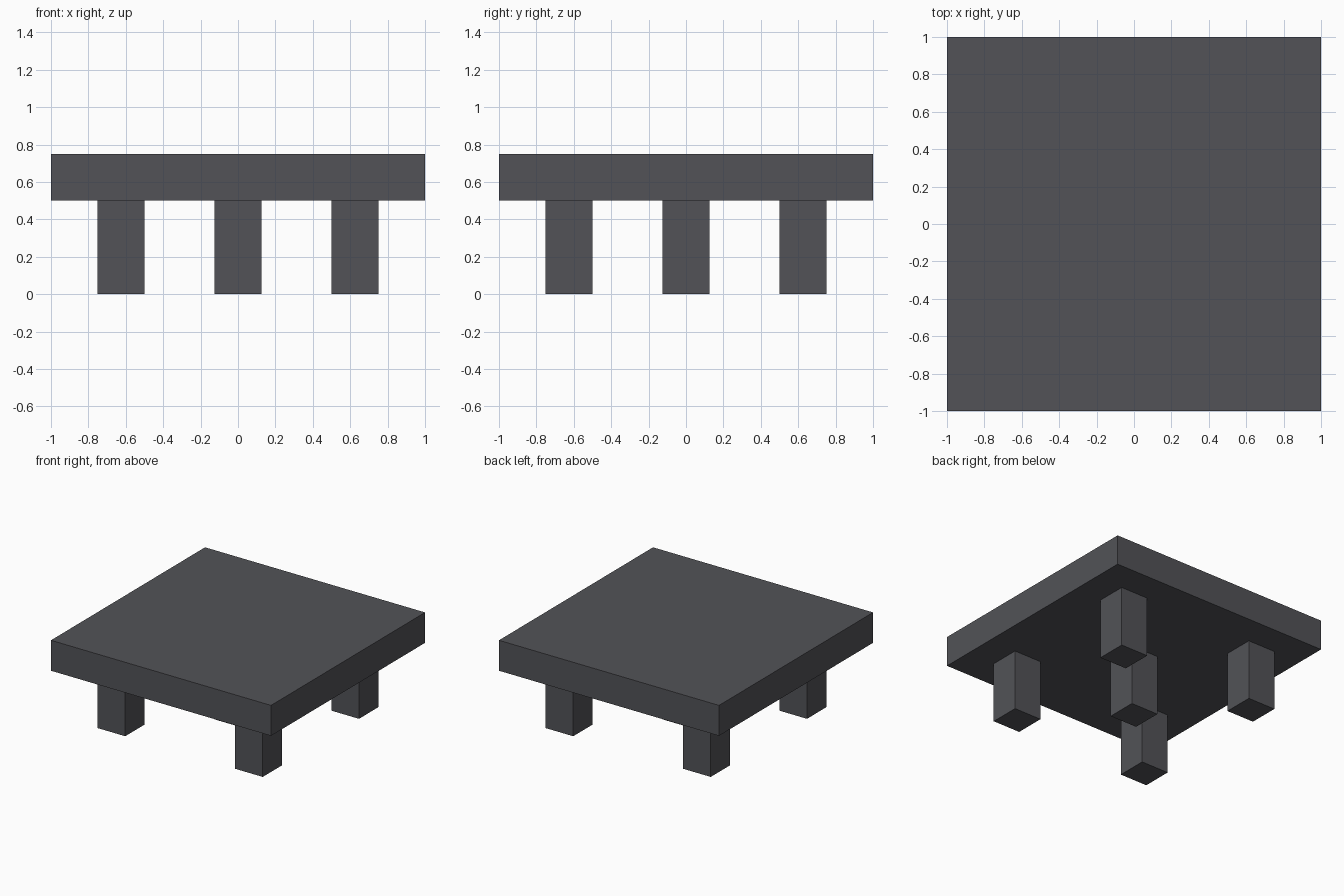
import bpy

if "Cube" in bpy.data.objects:
    bpy.data.objects.remove(bpy.data.objects["Cube"])

# Single dark grey stone colour
stone = bpy.data.materials.new("dark_grey")
stone.diffuse_color = (0.085, 0.086, 0.096, 1.0)
stone.use_nodes = True
stone.node_tree.nodes["Principled BSDF"].inputs["Base Color"].default_value = stone.diffuse_color


def box(name, size, centre):
    """Axis-aligned block with flat faces."""
    bpy.ops.mesh.primitive_cube_add(size=1, location=centre)
    obj = bpy.context.object
    obj.name = name
    obj.scale = size
    bpy.ops.object.transform_apply(location=False, rotation=False, scale=True)
    obj.data.materials.append(stone)
    return obj


LEG_WIDTH, LEG_HEIGHT, SLAB_HEIGHT = 0.25, 0.5, 0.25
LEG_OFFSET = 0.625

# Slab top
box("table_top", (2, 2, SLAB_HEIGHT), (0, 0, LEG_HEIGHT + SLAB_HEIGHT / 2))

# Centre leg
leg_size = (LEG_WIDTH, LEG_WIDTH, LEG_HEIGHT)
box("centre_leg", leg_size, (0, 0, LEG_HEIGHT / 2))

# Four corner legs
for y_name, y in (("front", -LEG_OFFSET), ("back", LEG_OFFSET)):
    for x_name, x in (("left", -LEG_OFFSET), ("right", LEG_OFFSET)):
        box(f"{y_name}_{x_name}_leg", leg_size, (x, y, LEG_HEIGHT / 2))
